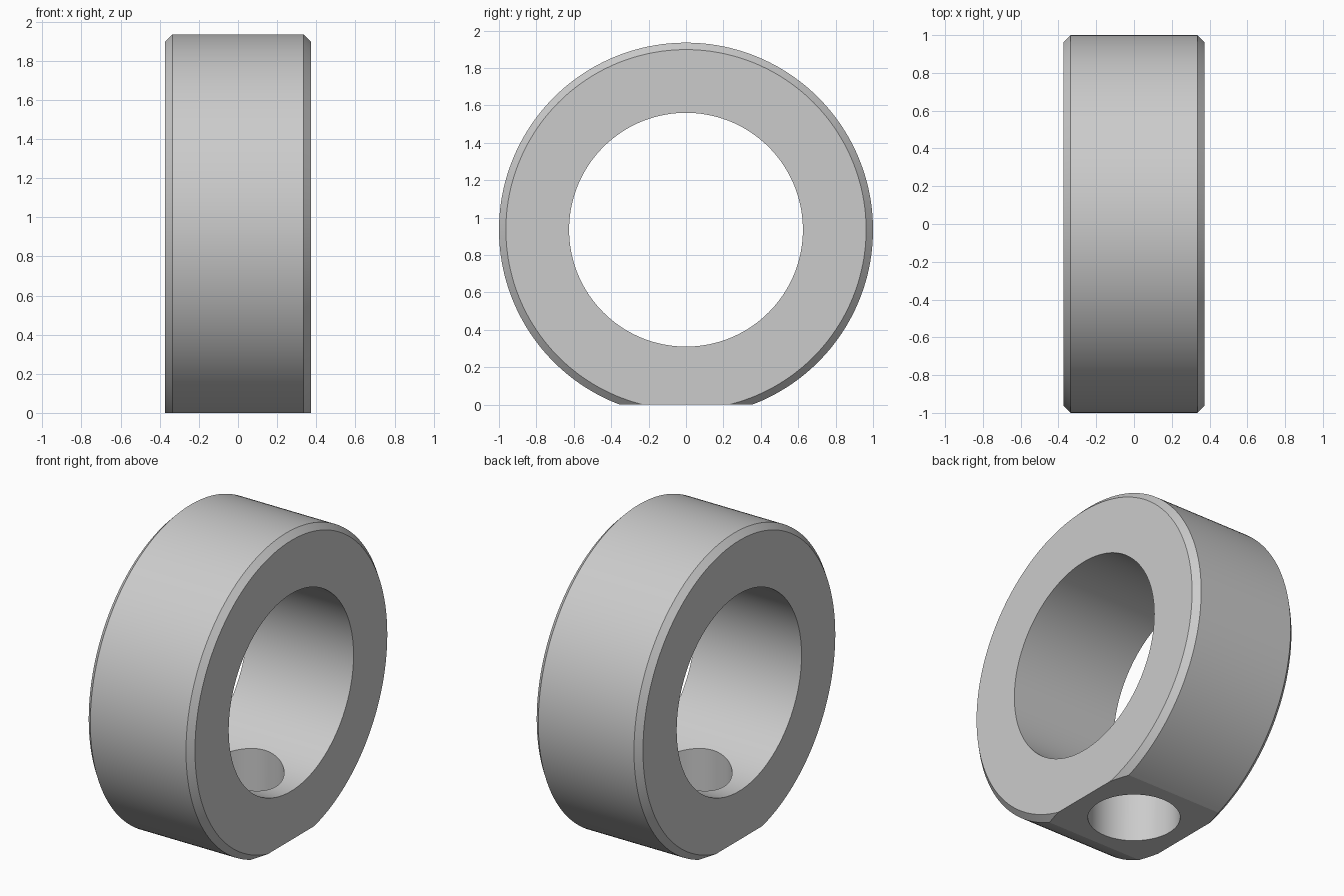
import bpy, bmesh, math

if "Cube" in bpy.data.objects:
    bpy.data.objects.remove(bpy.data.objects["Cube"])

OUTER, BORE, HALF, CHAMFER = 1.0, 0.625, 0.3725, 0.037
CENTRE_Z, HOLE, SIDES = 0.935, 0.265, 192

# Collar body: chamfered profile (x, radius) swept around the x axis
profile = [(-HALF, BORE), (-HALF, OUTER - CHAMFER), (-HALF + CHAMFER, OUTER),
           (HALF - CHAMFER, OUTER), (HALF, OUTER - CHAMFER), (HALF, BORE)]
bm = bmesh.new()
rings = []
for i in range(SIDES):
    a = 2 * math.pi * i / SIDES
    rings.append([bm.verts.new((x, r * math.cos(a), CENTRE_Z + r * math.sin(a)))
                  for x, r in profile])
n = len(profile)
for i in range(SIDES):
    p, q = rings[i], rings[(i + 1) % SIDES]
    for j in range(n):
        k = (j + 1) % n
        bm.faces.new((p[j], p[k], q[k], q[j]))
bmesh.ops.recalc_face_normals(bm, faces=bm.faces)
mesh = bpy.data.meshes.new("collar")
bm.to_mesh(mesh)
bm.free()
collar = bpy.data.objects.new("collar", mesh)
bpy.context.collection.objects.link(collar)


def cut(cutter, name):
    """Subtract a helper solid from the collar, then discard it."""
    cutter.name = name
    cutter.hide_render = True
    mod = collar.modifiers.new(name, 'BOOLEAN')
    mod.operation, mod.solver, mod.object = 'DIFFERENCE', 'EXACT', cutter
    bpy.ops.object.select_all(action='DESELECT')
    bpy.context.view_layer.objects.active = collar
    collar.select_set(True)
    bpy.ops.object.modifier_apply(modifier=name)
    bpy.data.objects.remove(cutter)


# Flat foot at z = 0
bpy.ops.mesh.primitive_cube_add(size=2, location=(0, 0, -1))
cut(bpy.context.object, "foot_cutter")

# Set-screw hole from the foot into the bore
bpy.ops.mesh.primitive_cylinder_add(vertices=96, radius=HOLE, depth=1.2,
                                    location=(0, 0, 0.1))
cut(bpy.context.object, "hole_cutter")

bpy.ops.object.shade_smooth_by_angle(angle=math.radians(20))
